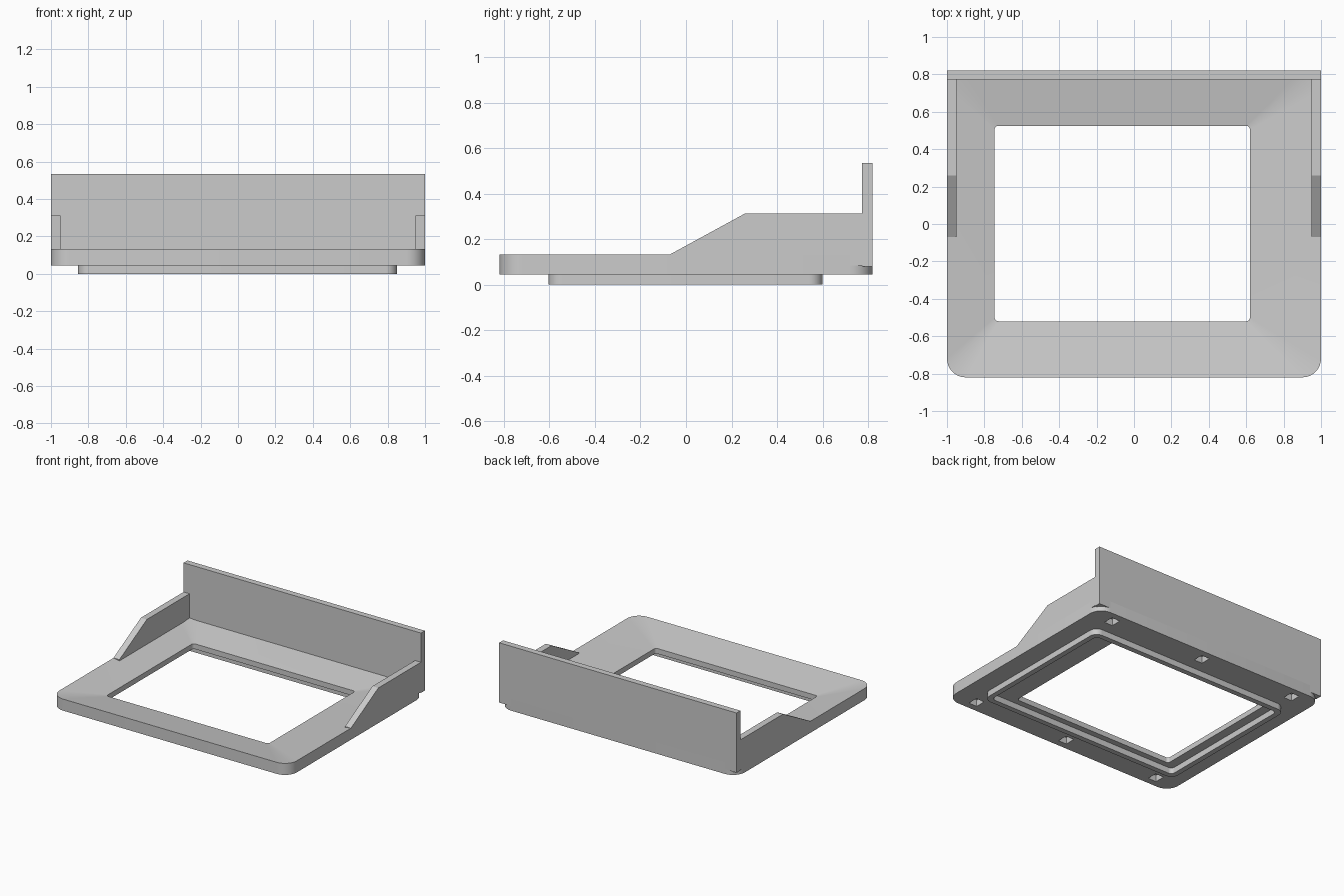
import bpy, bmesh, math
from mathutils import Matrix, Vector

cube = bpy.data.objects.get("Cube")
if cube:
    bpy.data.objects.remove(cube, do_unlink=True)

grey = bpy.data.materials.new("plain_grey")
grey.use_nodes = True
grey.diffuse_color = (0.6, 0.6, 0.6, 1)
grey.node_tree.nodes["Principled BSDF"].inputs["Base Color"].default_value = (0.6, 0.6, 0.6, 1)


def make(name, bm):
    bmesh.ops.recalc_face_normals(bm, faces=bm.faces)
    mesh = bpy.data.meshes.new(name)
    bm.to_mesh(mesh)
    bm.free()
    mesh.materials.append(grey)
    obj = bpy.data.objects.new(name, mesh)
    bpy.context.collection.objects.link(obj)
    return obj


def rounded_rect(x0, x1, y0, y1, r, z, steps=8):
    corners = [(x1 - r, y1 - r), (x0 + r, y1 - r), (x0 + r, y0 + r), (x1 - r, y0 + r)]
    points = []
    for i, (cx, cy) in enumerate(corners):
        for k in range(steps + 1):
            a = (i + k / steps) * math.pi / 2
            points.append((cx + r * math.cos(a), cy + r * math.sin(a), z))
    return points


def closed_loft(name, sections):
    """Join the loops in order and the last back to the first."""
    bm = bmesh.new()
    loops = [[bm.verts.new(p) for p in rounded_rect(*s)] for s in sections]
    n = len(loops[0])
    for a, b in zip(loops, loops[1:] + loops[:1]):
        for i in range(n):
            j = (i + 1) % n
            bm.faces.new((a[i], a[j], b[j], b[i]))
    return make(name, bm)


def add_box(bm, lo, hi):
    lo, hi = Vector(lo), Vector(hi)
    bmesh.ops.create_cube(bm, size=1, matrix=Matrix.Translation((lo + hi) / 2)
                          @ Matrix.Diagonal((*(hi - lo), 1)))


def smooth(obj, angle):
    bpy.ops.object.select_all(action='DESELECT')
    obj.select_set(True)
    bpy.context.view_layer.objects.active = obj
    bpy.ops.object.shade_smooth_by_angle(angle=math.radians(angle))


# Bezel plate: rounded outside, top sloping down to an off-centre opening
outer = (-1, 1, -0.82, 0.82, 0.1)
opening = (-0.745, 0.62, -0.52, 0.525, 0.02)
bezel = closed_loft("bezel_plate", [(*outer, 0.045), (*outer, 0.133),
                                    (*opening, 0.085), (*opening, 0.045)])

# Six blind sockets in the underside
bm = bmesh.new()
for x in (-0.81, 0, 0.81):
    for y in (-0.73, 0.73):
        add_box(bm, (x - 0.035, y - 0.04, 0), (x + 0.035, y + 0.04, 0.095))
cutter = make("socket_cutter", bm)
cutter.hide_render = True
cut = bezel.modifiers.new("sockets", 'BOOLEAN')
cut.operation, cut.object, cut.solver = 'DIFFERENCE', cutter, 'EXACT'
bpy.context.view_layer.objects.active = bezel
bpy.ops.object.modifier_apply(modifier=cut.name)
bpy.data.objects.remove(cutter, do_unlink=True)
smooth(bezel, 30)

# Thin locating lip under the plate
lip_out = (-0.855, 0.85, -0.605, 0.6, 0.06)
lip_in = (-0.815, 0.81, -0.565, 0.56, 0.03)
lip = closed_loft("locating_lip", [(*lip_out, 0), (*lip_out, 0.05),
                                   (*lip_in, 0.05), (*lip_in, 0)])
smooth(lip, 30)

# Back panel
bm = bmesh.new()
add_box(bm, (-1, 0.773, 0.08), (1, 0.82, 0.535))
make("back_panel", bm)

# Side walls with a ramped front
profile = [(-0.07, 0.133), (0.26, 0.313), (0.78, 0.313), (0.78, 0.085), (-0.07, 0.085)]
for name, side in (("left_side_wall", 1), ("right_side_wall", -1)):
    bm = bmesh.new()
    face = bm.faces.new([bm.verts.new((side, y, z)) for y, z in profile])
    ext = bmesh.ops.extrude_face_region(bm, geom=[face])
    verts = [v for v in ext["geom"] if isinstance(v, bmesh.types.BMVert)]
    bmesh.ops.translate(bm, verts=verts, vec=(-0.05 * side, 0, 0))
    make(name, bm)
